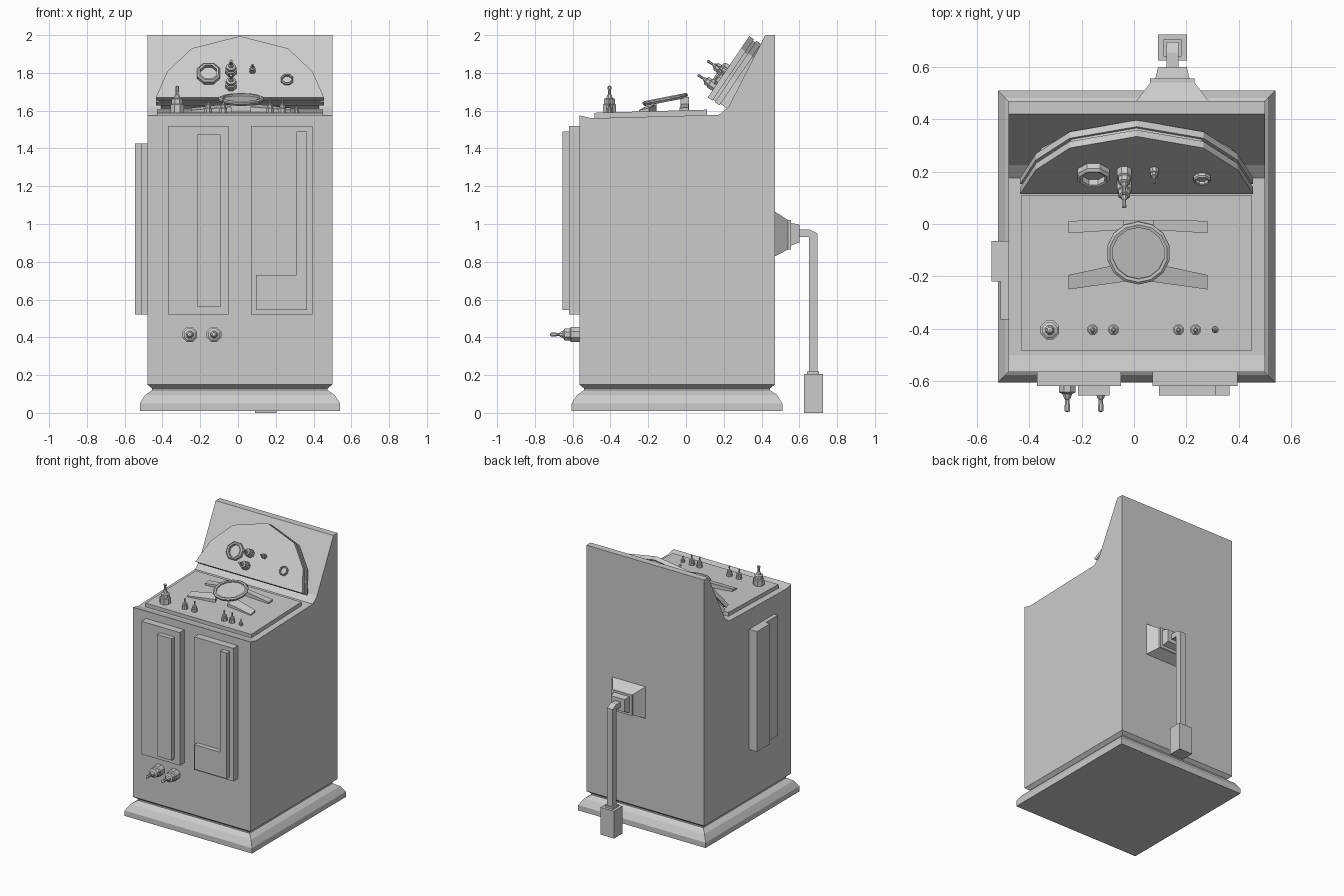
import bpy, bmesh, math
from mathutils import Matrix, Vector

if "Cube" in bpy.data.objects:
    bpy.data.objects.remove(bpy.data.objects["Cube"])


def finish(name, bm, matrix=None):
    bmesh.ops.remove_doubles(bm, verts=bm.verts, dist=1e-5)
    bmesh.ops.recalc_face_normals(bm, faces=bm.faces)
    me = bpy.data.meshes.new(name)
    bm.to_mesh(me)
    bm.free()
    ob = bpy.data.objects.new(name, me)
    bpy.context.collection.objects.link(ob)
    if matrix is not None:
        ob.matrix_world = matrix
    return ob


def loft(name, loops, matrix=None):
    """Skin a stack of equal-length vertex loops and cap both ends."""
    bm = bmesh.new()
    rings = [[bm.verts.new(p) for p in loop] for loop in loops]
    n = len(rings[0])
    for a, b in zip(rings, rings[1:]):
        for i in range(n):
            j = (i + 1) % n
            bm.faces.new((a[i], a[j], b[j], b[i]))
    bm.faces.new(rings[0][::-1])
    bm.faces.new(rings[-1])
    return finish(name, bm, matrix)


def prism(name, pts, z0, z1, matrix=None):
    return loft(name, [[(x, y, z) for x, y in pts] for z in (z0, z1)], matrix)


def rect(x0, x1, y0, y1):
    return [(x0, y0), (x1, y0), (x1, y1), (x0, y1)]


def box(name, x0, x1, y0, y1, z0, z1, matrix=None):
    return prism(name, rect(x0, x1, y0, y1), z0, z1, matrix)


def lathe(name, profile, matrix, sides=8, scale=1.0):
    bm = bmesh.new()
    rings = []
    for r, h in profile:
        rings.append([bm.verts.new((r * scale * math.cos(2 * math.pi * (i + .5) / sides),
                                    r * scale * math.sin(2 * math.pi * (i + .5) / sides),
                                    h * scale)) for i in range(sides)])
    for a, b in zip(rings, rings[1:]):
        for i in range(sides):
            j = (i + 1) % sides
            bm.faces.new((a[i], a[j], b[j], b[i]))
    return finish(name, bm, matrix)


def at(x, y, z, rx=0.0):
    return Matrix.Translation((x, y, z)) @ Matrix.Rotation(rx, 4, 'X')


# Cabinet: side profile swept along x
CX, X0, X1, Y0, Y1 = 0.01, -0.48, 0.50, -0.565, 0.47
side = [(Y0, 0.15), (Y0, 1.575), (-0.50, 1.56), (0.175, 1.578),
        (0.225, 1.62), (0.42, 2.0), (Y1, 2.0), (Y1, 0.15)]
loft("cabinet", [[(x, y, z) for y, z in side] for x in (X0, X1)])

# Flared plinth
loft("plinth", [[(x, y, z) for x, y in rect(X0 - o, X1 + o, Y0 - o, Y1 + o)]
                for o, z in ((.04, .01), (.04, .05), (.012, .095), (-.025, .12),
                             (-.025, .13), (0, .15))])

# Front panels with raised inlays
box("front_panel_left", -.37, -.05, -.62, Y0, .52, 1.52)
box("front_inlay_left", -.215, -.093, -.655, -.62, .56, 1.475)
box("front_panel_right", .07, .395, -.62, Y0, .52, 1.52)
ell = [(.095, .545), (.365, .545), (.365, 1.49), (.31, 1.49), (.31, .73), (.095, .73)]
loft("front_inlay_right", [[(x, y, z) for x, z in ell] for y in (-.655, -.62)])

# Left side panel, two thicknesses
box("side_panel_thin", -.51, X0, -.365, -.065, .52, 1.425)
box("side_panel_thick", -.545, -.50, -.22, -.065, .52, 1.425)

# Desk plate, slightly tilted
desk_tilt = math.radians(1.6)
box("desk_plate", -.44, .44, -.298, .298, -.03, 0, at(CX, -.187, 1.597, desk_tilt))

# Lever switches: front pair, then desk row
switch = [(0, 0), (.042, 0), (.042, .045), (.034, .05), (.034, .078), (.02, .085),
          (.014, .1), (.009, .105), (.012, .15), (0, .155)]
for i, x in enumerate((-.255, -.127)):
    lathe(f"front_switch_{i}", switch, at(x, Y0, .415, math.pi / 2))
for i, (x, s) in enumerate(((-.322, .92), (-.158, .5), (-.078, .5),
                            (.17, .5), (.235, .5), (.31, .32))):
    lathe(f"desk_switch_{i}", switch, at(x, -.405, 1.59), scale=s)

# Round dial on desk: rim, dished face, post and four wings
dial = [(0, -.012), (.112, -.012), (.122, 0), (.122, .008), (.112, .014),
        (.1, .012), (.1, .002), (0, .002)]
lathe("dial", dial, at(.017, -.11, 1.658, math.radians(11)), sides=14)
box("dial_post", -.04, .074, -.03, .015, 1.59, 1.672)
for s, nm in ((-1, "left"), (1, "right")):
    front = [(.08, -.155, 1.635), (.265, -.195, 1.615), (.265, -.25, 1.602), (.05, -.22, 1.62)]
    back = [(.02, .015, 1.64), (.265, .012, 1.618), (.265, -.035, 1.613), (.02, -.02, 1.64)]
    for part, pts in (("front", front), ("back", back)):
        loft(f"dial_wing_{part}_{nm}",
             [[(.015 + s * x, y, 1.59) for x, y, z in pts],
              [(.015 + s * x, y, z) for x, y, z in pts]])

# Arched instrument board, layered and tilted
board = at(CX, .115, 1.67, math.atan2(.325, .22))
H = .392
half = [(.445, 0), (.385, .42 * H), (.255, .8 * H)]
arch = [(-x, v) for x, v in half] + [(0, H)] + [(x, v) for x, v in reversed(half)]


def inset(k):
    return [(x * (1 - k), .15 + (v - .15) * (1 - k)) for x, v in arch]


for nm, k, z0, z1 in (("front", 0, -.03, 0), ("spacer", .04, -.045, -.03),
                      ("rear", 0, -.075, -.045), ("mount", .06, -.12, -.075)):
    prism(f"board_{nm}", inset(k), z0, z1, board)

# Board instruments
gauge = [(0, .004), (.046, .004), (.046, .028), (.056, .032), (.066, .022), (.066, 0), (0, 0)]


def on_board(x, v):
    return board @ Matrix.Translation((x - CX, v, 0))


lathe("gauge_large", gauge, on_board(-.155, .145))
lathe("gauge_small", gauge, on_board(.26, .11), scale=.52)
for i, (x, v, s) in enumerate(((-.037, .16, .72), (-.037, .07, .72), (.077, .168, .42))):
    lathe(f"board_switch_{i}", switch, on_board(x, v), scale=s)

# Rear power inlet, tapering outwards
px = .147
loft("power_inlet", [[(px + a * w, y, zc + b * h) for a, b in ((-1, -1), (1, -1), (1, 1), (-1, 1))]
                     for w, h, y, zc in ((.138, .119, .46, .947), (.138, .119, .47, .947),
                                         (.085, .078, .54, .943), (.085, .078, .556, .943),
                                         (.065, .06, .556, .945), (.055, .047, .60, .95))])

# Cable, bent downwards, and its plug
cable = [((.59, .93), (.59, .97)), ((.65, .93), (.655, .97)), ((.65, .93), (.695, .95)),
         ((.65, .2), (.695, .2))]
loft("cable", [[(px - .023, *a), (px + .023, *a), (px + .023, *b), (px - .023, *b)]
               for a, b in cable])
box("plug_collar", px - .035, px + .035, .64, .705, .2, .22)
box("plug", px - .056, px + .056, .625, .725, 0, .205)
